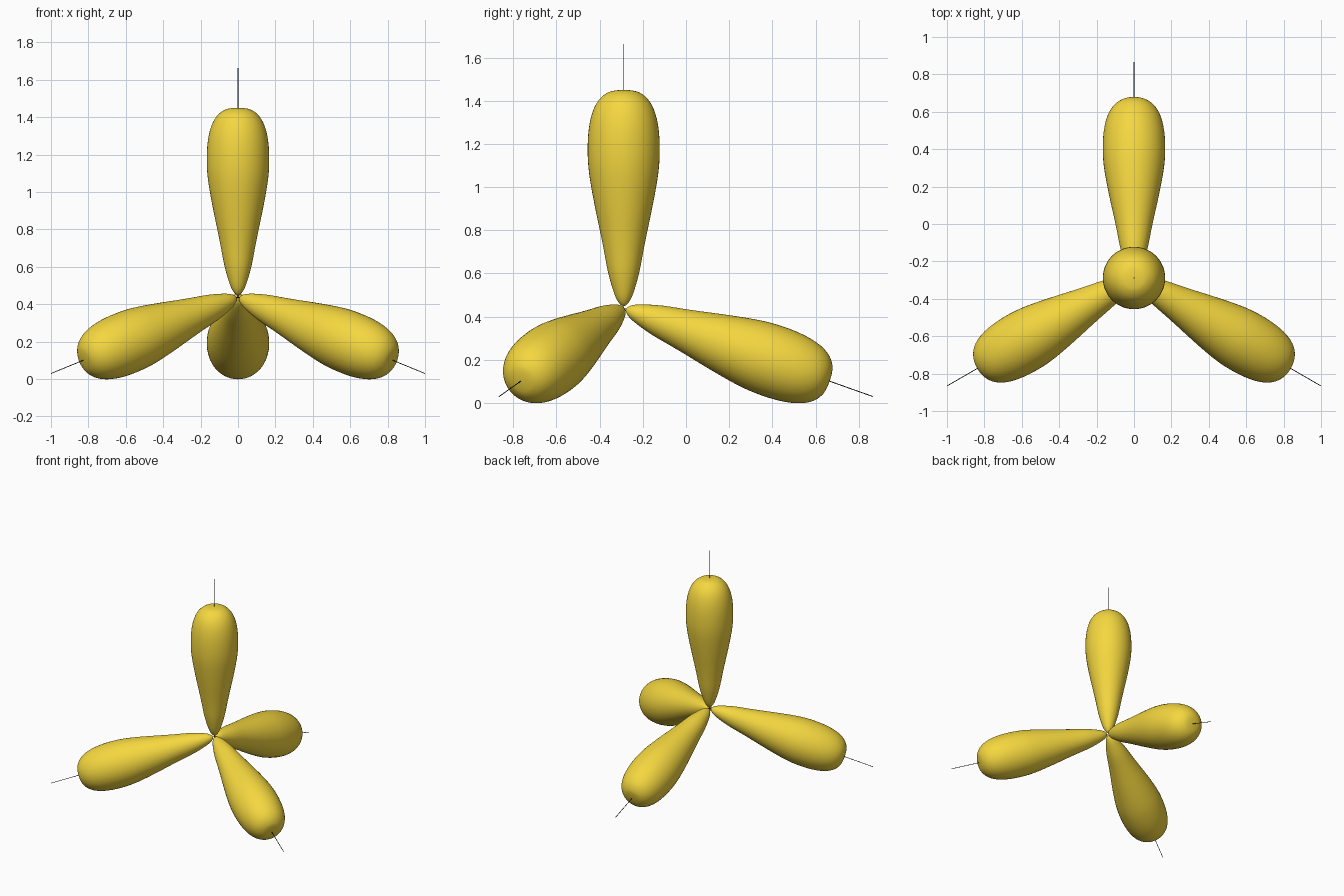
import bpy, bmesh, math
from mathutils import Vector

if "Cube" in bpy.data.objects:
    bpy.data.objects.remove(bpy.data.objects["Cube"])

CENTRE = Vector((0, -0.2887, 0.438))
AXIS_LEN = 1.2247
SIDES = 48


def material(name, colour):
    m = bpy.data.materials.new(name)
    m.diffuse_color = (*colour, 1)
    m.use_nodes = True
    m.node_tree.nodes["Principled BSDF"].inputs["Base Color"].default_value = m.diffuse_color
    return m


yellow = material("yellow", (0.91, 0.68, 0.05))
black = material("black", (0.01, 0.01, 0.01))

# lobe outline: (distance from centre, radius)
OUTLINE = [(0.011, 0), (0.018, 0.015), (0.043, 0.033), (0.09, 0.051),
           (0.17, 0.073), (0.27, 0.092), (0.35, 0.108), (0.45, 0.129),
           (0.56, 0.150), (0.65, 0.163), (0.73, 0.167), (0.81, 0.164),
           (0.88, 0.153), (0.935, 0.134), (0.975, 0.107), (1.0, 0.073),
           (1.009, 0.042), (1.012, 0)]


def smooth(points, steps=3):
    """Catmull-Rom curve through the outline, mirrored at both poles."""
    p = [Vector(q) for q in points]
    p = [Vector((p[1].x, -p[1].y))] + p + [Vector((p[-2].x, -p[-2].y))]
    out = []
    for a, b, c, d in zip(p, p[1:], p[2:], p[3:]):
        for i in range(steps):
            t = i / steps
            out.append(0.5 * (2 * b + (c - a) * t + (2 * a - 5 * b + 4 * c - d) * t * t
                              + (3 * b - a - 3 * c + d) * t ** 3))
    return out + [p[-2]]


def revolve(name, outline, direction, mat):
    """Turn an outline (closed at both ends) about an axis through the centre."""
    bm = bmesh.new()
    first = bm.verts.new((0, 0, outline[0][0]))
    last = bm.verts.new((0, 0, outline[-1][0]))
    rings = []
    for d, r in outline[1:-1]:
        rings.append([bm.verts.new((r * math.cos(2 * math.pi * k / SIDES),
                                    r * math.sin(2 * math.pi * k / SIDES), d))
                      for k in range(SIDES)])
    for k in range(SIDES):
        n = (k + 1) % SIDES
        bm.faces.new((first, rings[0][n], rings[0][k]))
        bm.faces.new((last, rings[-1][k], rings[-1][n]))
        for lo, hi in zip(rings, rings[1:]):
            bm.faces.new((lo[k], lo[n], hi[n], hi[k]))
    for f in bm.faces:
        f.smooth = True
    me = bpy.data.meshes.new(name)
    bm.to_mesh(me)
    bm.free()
    me.materials.append(mat)
    ob = bpy.data.objects.new(name, me)
    ob.location = CENTRE
    ob.rotation_euler = direction.to_track_quat('Z', 'Y').to_euler()
    bpy.context.collection.objects.link(ob)


def rod(name, direction):
    """Thin axis line from the centre out past the lobe tip."""
    bpy.ops.mesh.primitive_cylinder_add(
        vertices=8, radius=0.002, depth=AXIS_LEN,
        location=CENTRE + direction * AXIS_LEN / 2,
        rotation=direction.to_track_quat('Z', 'Y').to_euler())
    ob = bpy.context.object
    ob.name = name
    ob.data.materials.append(black)


# four tetrahedral directions
h = math.sqrt(8) / 3
directions = {"top": Vector((0, 0, 1))}
for label, deg in (("back", 90), ("left", 210), ("right", 330)):
    a = math.radians(deg)
    directions[label] = Vector((h * math.cos(a), h * math.sin(a), -1 / 3))

lobe_outline = smooth(OUTLINE)
for label, v in directions.items():
    revolve(label + "_lobe", lobe_outline, v, yellow)
    rod(label + "_axis", v)
